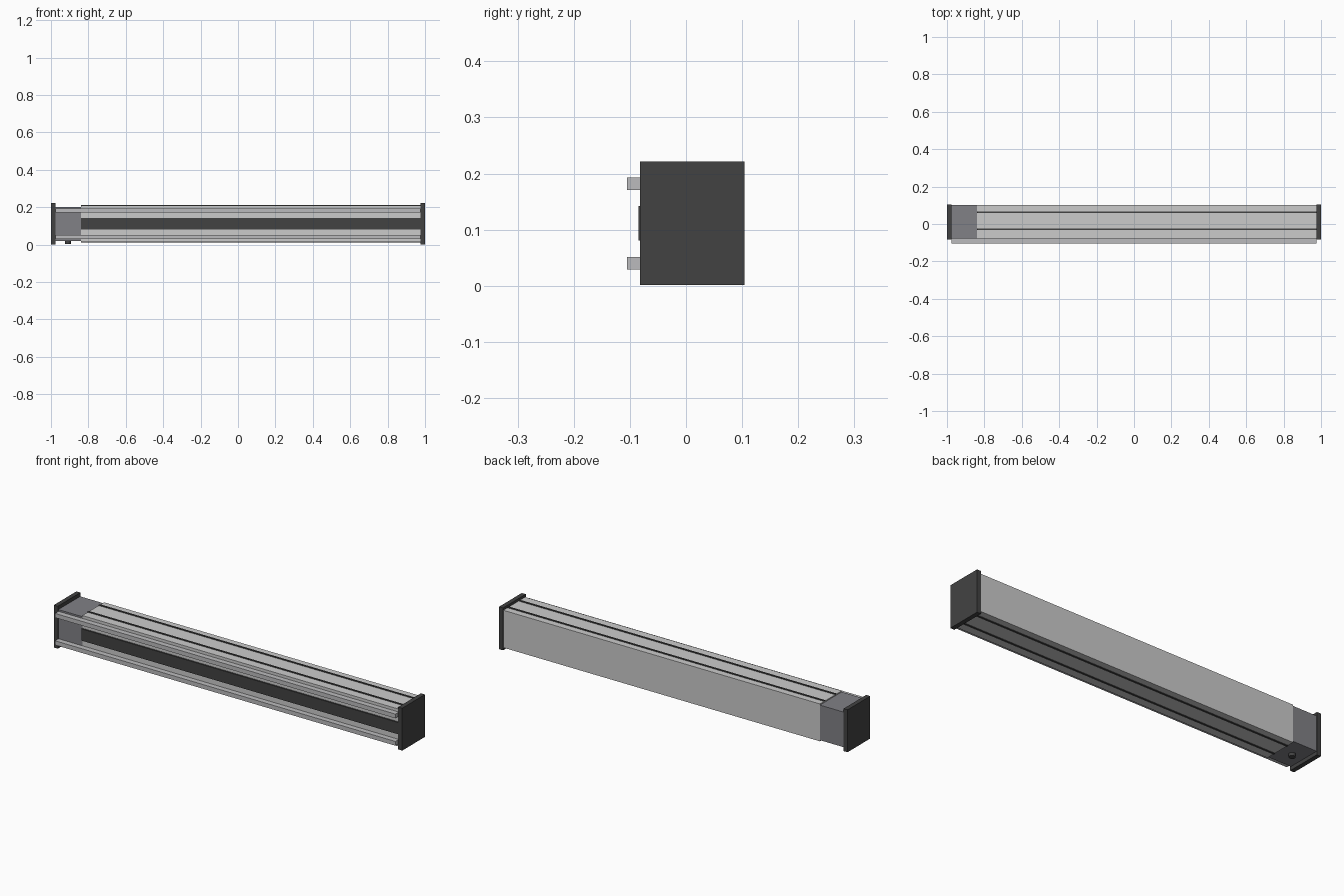
import bpy, bmesh
from mathutils import Matrix

if "Cube" in bpy.data.objects:
    bpy.data.objects.remove(bpy.data.objects["Cube"])


def material(name, r, g, b):
    m = bpy.data.materials.new(name)
    m.diffuse_color = (r, g, b, 1)
    m.use_nodes = True
    m.node_tree.nodes["Principled BSDF"].inputs["Base Color"].default_value = m.diffuse_color
    return m


alu = material("aluminium", 0.62, 0.62, 0.63)
rail_grey = material("rail_grey", 0.5, 0.5, 0.51)
motor_grey = material("motor_grey", 0.22, 0.22, 0.24)
black = material("black", 0.055, 0.055, 0.055)


def finish(name, bm, mat):
    me = bpy.data.meshes.new(name)
    bm.to_mesh(me)
    bm.free()
    me.materials.append(mat)
    ob = bpy.data.objects.new(name, me)
    bpy.context.collection.objects.link(ob)
    return ob


def box(name, x, y, z, mat):
    bm = bmesh.new()
    bmesh.ops.create_cube(bm, size=1)
    for v in bm.verts:
        for i, (lo, hi) in enumerate((x, y, z)):
            v.co[i] = (lo + hi) / 2 + v.co[i] * (hi - lo)
    return finish(name, bm, mat)


CAP_IN = 0.977      # inner face of the end caps
BODY_START = -0.84  # where the motor housing meets the profile
MID_Z = 0.111

# End caps
for side, x in (("left", (-1, -CAP_IN)), ("right", (CAP_IN, 1))):
    box("end_cap_" + side, x, (-0.082, 0.104), (0.001, 0.221), black)

# Main extruded beam and the motor housing
box("beam", (BODY_START, CAP_IN), (-0.077, 0.102), (0.014, 0.208), alu)
box("motor_housing", (-CAP_IN, BODY_START), (-0.077, 0.102), (0.02, 0.202), motor_grey)

# Cover band along the front
box("cover_band", (BODY_START, CAP_IN), (-0.085, -0.075), (0.081, 0.142), black)

# Guide rails on the front and slot strips above and below, mirrored about mid height
for side, s in (("top", 1), ("bottom", -1)):
    z = sorted((MID_Z + s * 0.060, MID_Z + s * 0.082))
    box("guide_rail_" + side, (-CAP_IN, CAP_IN), (-0.105, -0.075), z, rail_grey)
    z = sorted((MID_Z + s * 0.093, MID_Z + s * 0.1))
    for i, y in enumerate((-0.028, 0.063)):
        box(f"slot_strip_{side}_{i + 1}", (BODY_START, CAP_IN), (y - 0.005, y + 0.005), z, black)

# Round cable connector under the motor housing
bm = bmesh.new()
bmesh.ops.create_cone(bm, cap_ends=True, segments=24, radius1=0.016, radius2=0.016,
                      depth=0.02, matrix=Matrix.Translation((-0.91, 0.012, 0.014)))
connector = finish("cable_connector", bm, black)
bpy.context.view_layer.objects.active = connector
connector.select_set(True)
bpy.ops.object.shade_smooth_by_angle()
